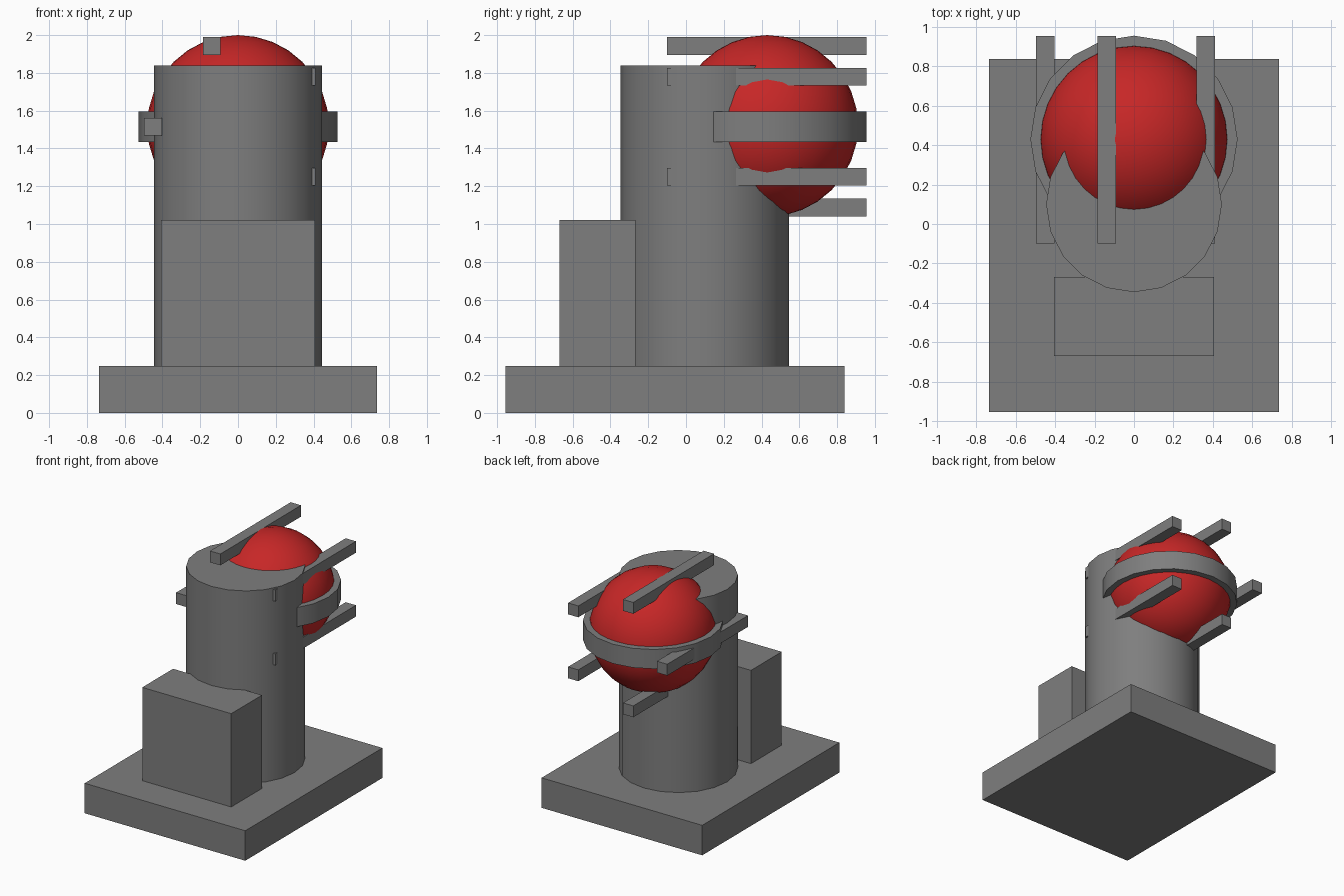
import bpy
import bmesh
from math import cos, sin, radians

cube = bpy.data.objects.get("Cube")
if cube:
    bpy.data.objects.remove(cube, do_unlink=True)


def material(name, rgb):
    mat = bpy.data.materials.new(name)
    mat.use_nodes = True
    color = (*rgb, 1.0)
    mat.diffuse_color = color
    mat.node_tree.nodes["Principled BSDF"].inputs["Base Color"].default_value = color
    return mat


grey = material("grey", (0.21, 0.21, 0.21))
red = material("red", (0.57, 0.02, 0.02))


def finish(name, mat, smooth=False):
    obj = bpy.context.object
    obj.name = obj.data.name = name
    obj.data.materials.append(mat)
    if smooth:
        bpy.ops.object.shade_smooth_by_angle(angle=radians(35))
    return obj


def box(name, low, high):
    center = [(a + b) / 2 for a, b in zip(low, high)]
    bpy.ops.mesh.primitive_cube_add(size=1, location=center)
    obj = finish(name, grey)
    for v in obj.data.vertices:
        v.co = [c * (b - a) for c, a, b in zip(v.co, low, high)]
    return obj


# Base slab and front block
box("base", (-0.735, -0.955, 0), (0.735, 0.838, 0.248))
box("front_block", (-0.407, -0.67, 0.248), (0.407, -0.268, 1.02))

# Round column
bpy.ops.mesh.primitive_cylinder_add(vertices=20, radius=0.446, depth=1.592,
                                    location=(0, 0.1, 1.044))
finish("column", grey, smooth=True)

# Ball set into the back of the column
BALL = (0, 0.43, 1.519)
bpy.ops.mesh.primitive_uv_sphere_add(segments=32, ring_count=16, radius=0.481, location=BALL)
bpy.ops.object.shade_smooth()
finish("ball", red)

# Flat band around the ball: a rectangular section turned in twenty steps
SIDES = 20
mesh = bpy.data.meshes.new("band")
band = bpy.data.objects.new("band", mesh)
bpy.context.collection.objects.link(band)
bm = bmesh.new()
section = [(0.455, -0.08), (0.526, -0.08), (0.526, 0.08), (0.455, 0.08)]
rings = []
for i in range(SIDES):
    a = radians(360 * i / SIDES)
    rings.append([bm.verts.new((r * cos(a), r * sin(a), z)) for r, z in section])
for i, ring in enumerate(rings):
    after = rings[(i + 1) % SIDES]
    for j in range(4):
        k = (j + 1) % 4
        bm.faces.new((ring[j], after[j], after[k], ring[k]))
bmesh.ops.recalc_face_normals(bm, faces=bm.faces)
bm.to_mesh(mesh)
bm.free()
band.location = (0, 0.43, 1.515)
bpy.ops.object.select_all(action='DESELECT')
band.select_set(True)
bpy.context.view_layer.objects.active = band
finish("band", grey, smooth=True)

# Five square bars spaced evenly around the ball
for i in range(5):
    a = radians(36 + 72 * i)
    x, z = 0.45 * cos(a), 1.515 + 0.45 * sin(a)
    h = 0.047
    box(f"bar_{i + 1}", (x - h, -0.1, z - h), (x + h, 0.955, z + h))
